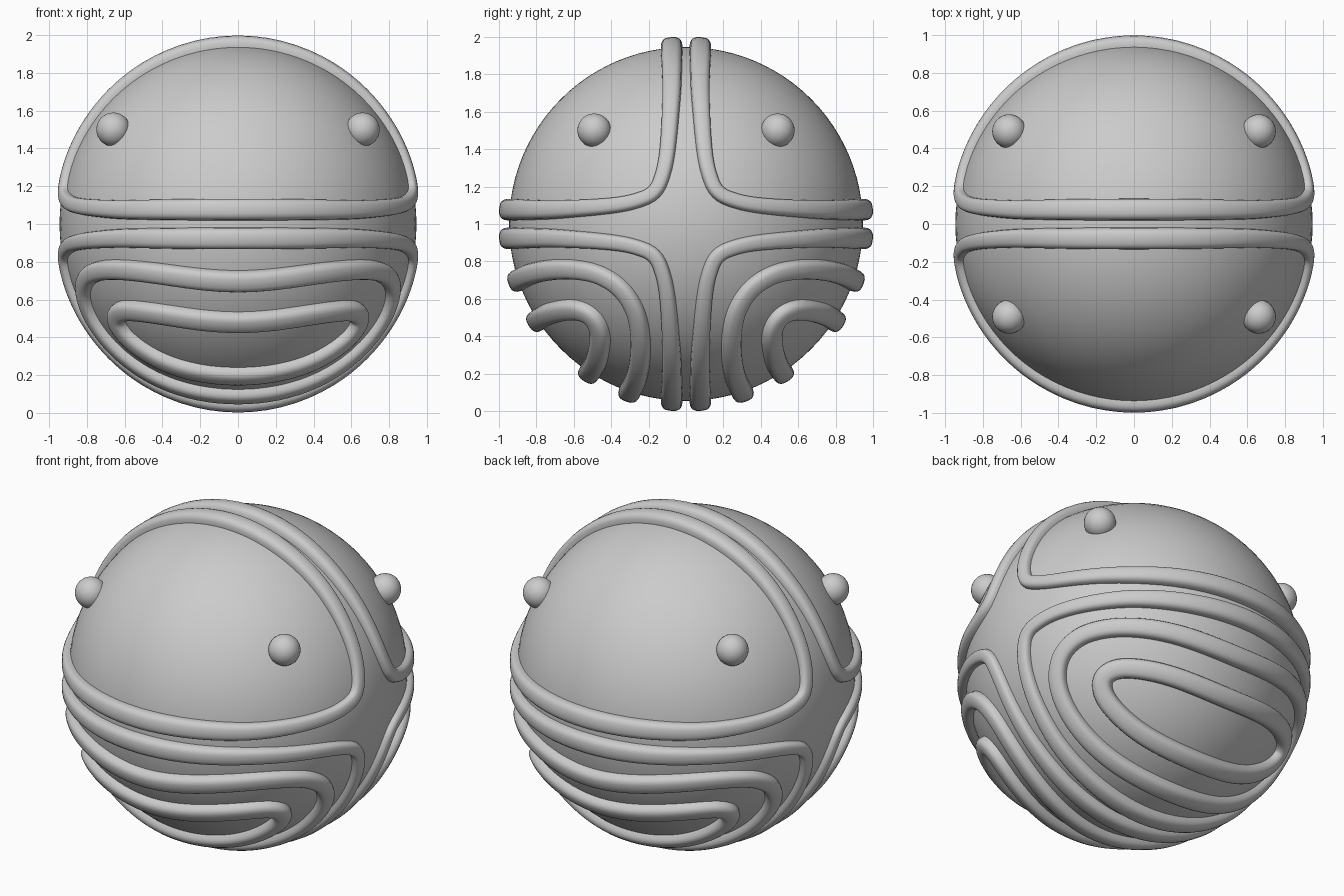
import bpy, bmesh, math
from mathutils import Vector

if "Cube" in bpy.data.objects:
    bpy.data.objects.remove(bpy.data.objects["Cube"])

R = 0.945                      # radius of the ball
C = Vector((0, 0, 1))


def ball(name, loc, r, seg):
    bpy.ops.mesh.primitive_uv_sphere_add(segments=seg, ring_count=seg // 2, radius=r, location=loc)
    ob = bpy.context.object
    ob.name = name
    bpy.ops.object.shade_smooth()
    return ob


def loop_points(quarter):
    """Quarter outline (|y|, |z|) mirrored into a closed loop on the sphere."""
    pts = []
    for i, (u, v) in enumerate(quarter):
        x = 0 if i == 0 else math.sqrt(max(R * R - u * u - v * v, 0))
        pts.append(Vector((x, u, v)))
    half = pts + [Vector((p.x, p.z, p.y)) for p in pts[-2::-1]]
    return half + [Vector((-p.x, p.y, p.z)) for p in half[-2:0:-1]]


def smooth_loop(pts, steps=8):
    """Closed spline through the points, pushed onto the sphere."""
    out, n = [], len(pts)
    for i in range(n):
        a, b, c, d = (pts[(i + k) % n] for k in (-1, 0, 1, 2))
        for s in range(steps):
            t = s / steps
            p = 0.5 * (2 * b + (c - a) * t + (2 * a - 5 * b + 4 * c - d) * t * t
                       + (3 * b - a - 3 * c + d) * t ** 3)
            out.append(p.normalized() * R)
    return out


def ridge(name, quarter, sy, sz, taper):
    path = [Vector((p.x, p.y * sy, p.z * sz)) for p in smooth_loop(loop_points(quarter))]
    bm = bmesh.new()
    n, m, rows = len(path), 20, []
    for i, p in enumerate(path):
        t = (path[(i + 1) % n] - path[i - 1]).normalized()
        nrm = p.normalized()
        side = t.cross(nrm).normalized()
        k = 1 - taper * p.x ** 2
        row = []
        for j in range(m):
            a = 2 * math.pi * j / m
            ca, sa = math.cos(a), math.sin(a)
            # rounded-box cross-section
            w = math.copysign(abs(ca) ** 0.72, ca) * 0.058 * k
            h = math.copysign(abs(sa) ** 0.72, sa) * 0.056 * k
            row.append(bm.verts.new(C + p + side * w + nrm * h))
        rows.append(row)
    for i in range(n):
        r0, r1 = rows[i], rows[(i + 1) % n]
        for j in range(m):
            f = bm.faces.new((r0[j], r0[(j + 1) % m], r1[(j + 1) % m], r1[j]))
            f.smooth = True
    bmesh.ops.recalc_face_normals(bm, faces=bm.faces)
    me = bpy.data.meshes.new(name)
    bm.to_mesh(me)
    bm.free()
    bpy.context.collection.objects.link(bpy.data.objects.new(name, me))


def on_rim(deg):
    a = math.radians(deg)
    return (R * math.cos(a), R * math.sin(a))


# quarter outlines of the nested ridges
outer = [on_rim(4.6), (0.78, 0.075), (0.58, 0.083), (0.38, 0.10), (0.25, 0.128), (0.17, 0.17)]
middle = [on_rim(18.6), (0.82, 0.265), (0.70, 0.243), (0.57, 0.245), (0.45, 0.275), (0.345, 0.345)]
inner = [on_rim(33), (0.745, 0.485), (0.66, 0.46), (0.57, 0.457), (0.495, 0.495)]

# main body
ball("ball_body", C, R, 96)

for sy, side in ((-1, "front"), (1, "back")):
    # upper panels: a border ridge and two knobs
    ridge(f"upper_{side}_border", outer, sy, 1, 0.38)
    for sx, hand in ((-1, "left"), (1, "right")):
        ball(f"{side}_{hand}_knob", (0.66 * sx, 0.49 * sy, 1.5), 0.09, 32)
    # lower panels: three nested ridges
    ridge(f"lower_{side}_outer_ridge", outer, sy, -1, 0.38)
    ridge(f"lower_{side}_middle_ridge", middle, sy, -1, 0.2)
    ridge(f"lower_{side}_inner_ridge", inner, sy, -1, 0.1)
